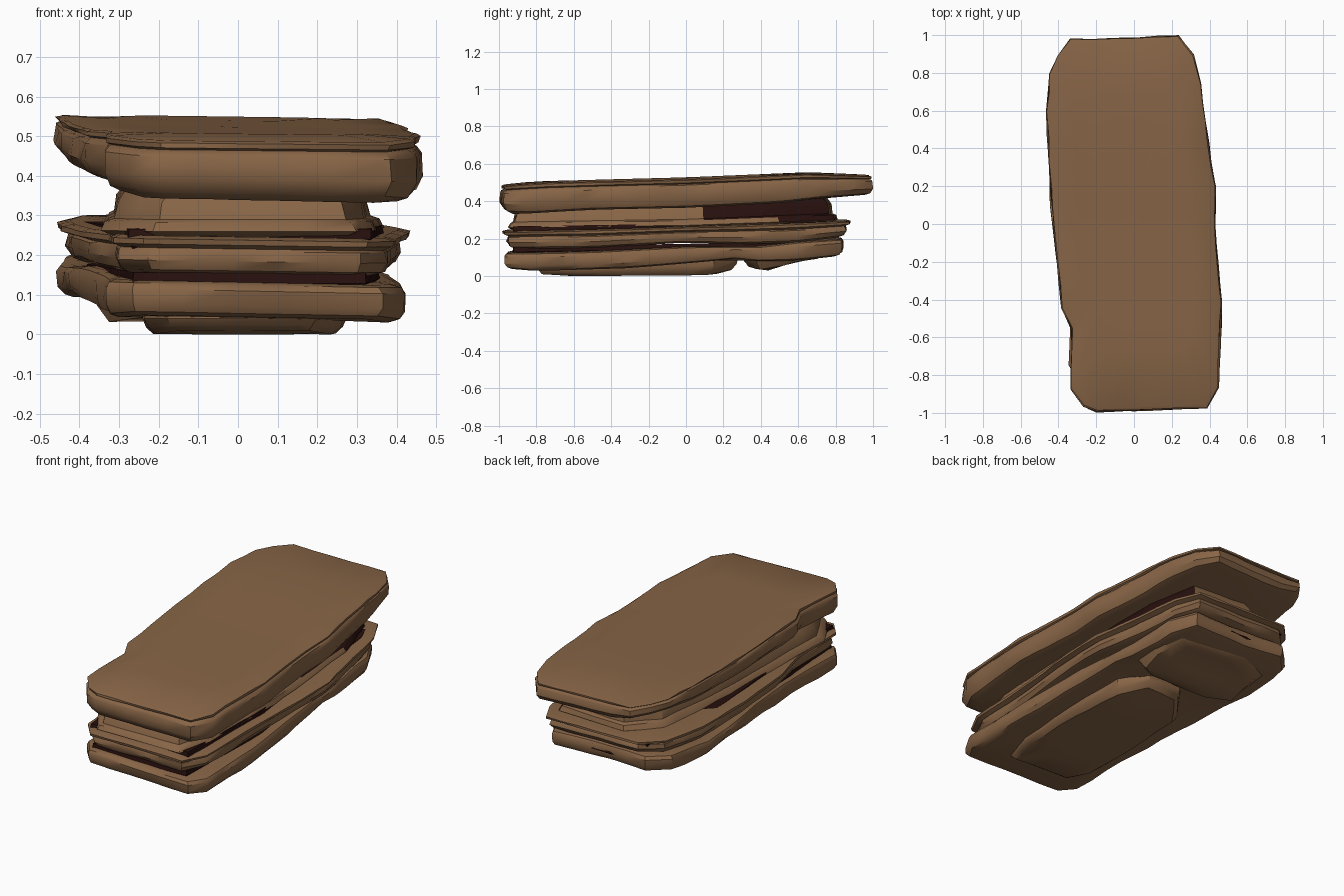
import bpy, bmesh, math, random

if "Cube" in bpy.data.objects:
    bpy.data.objects.remove(bpy.data.objects["Cube"])
random.seed(4)


def material(name, col):
    m = bpy.data.materials.new(name)
    m.diffuse_color = (*col, 1)
    m.use_nodes = True
    m.node_tree.nodes["Principled BSDF"].inputs["Base Color"].default_value = m.diffuse_color
    return m


brown = material("brown stone", (0.245, 0.130, 0.062))
dark = material("dark crevice", (0.020, 0.005, 0.004))


def interp(pts, y):
    if y <= pts[0][0]:
        return pts[0][1]
    for (a, za), (b, zb) in zip(pts, pts[1:]):
        if y <= b:
            return za + (zb - za) * (y - a) / (b - a)
    return pts[-1][1]


def resample(outline, step=0.12):
    out = []
    for i, a in enumerate(outline):
        b = outline[(i + 1) % len(outline)]
        n = max(1, round(math.dist(a, b) / step))
        out += [(a[0] + (b[0] - a[0]) * k / n, a[1] + (b[1] - a[1]) * k / n) for k in range(n)]
    return out


def slab(name, outline, bottom, top, rings, tilt=0.0, left_rise=0.0, jitter=0.009, mat=brown, dark_rule=None):
    """Stone layer: rings of (height fraction, inset) between two height profiles along y."""
    pts = resample(outline)
    xs, ys = [p[0] for p in pts], [p[1] for p in pts]
    cx, cy = (min(xs) + max(xs)) / 2, (min(ys) + max(ys)) / 2
    hx, hy = (max(xs) - min(xs)) / 2, (max(ys) - min(ys)) / 2
    bm = bmesh.new()
    first, last = rings[0][1], rings[-1][1]
    levels = [(0, first + (hx - first) * k, 0) for k in (0.9, 0.6, 0.3)]
    levels += [(t, d, jitter) for t, d in rings]
    levels += [(1, last + (hx - last) * k, 0) for k in (0.3, 0.6, 0.9)]
    loops = []
    for t, d, j in levels:
        loop = []
        for x, y in pts:
            e = d + random.uniform(0, j)
            px = cx + (x - cx) * (1 - e / hx)
            py = cy + (y - cy) * (1 - e / (hy if j else hx))
            b, c = interp(bottom, py), interp(top, py)
            b += left_rise * min(1, max(0, (-px - .2) / .25))
            loop.append(bm.verts.new((px, py, b + (c - b) * t + tilt * px)))
        loops.append(loop)
    n = len(pts)
    for a, b in zip(loops, loops[1:]):
        for i in range(n):
            bm.faces.new((a[i], a[(i + 1) % n], b[(i + 1) % n], b[i]))
    bm.faces.new(loops[0][::-1])
    bm.faces.new(loops[-1])
    bmesh.ops.recalc_face_normals(bm, faces=bm.faces)
    if dark_rule:
        for f in bm.faces:
            if dark_rule(f.calc_center_median(), f.normal):
                f.material_index = 1
    me = bpy.data.meshes.new(name)
    bm.to_mesh(me)
    bm.free()
    ob = bpy.data.objects.new(name, me)
    bpy.context.collection.objects.link(ob)
    me.materials.append(mat)
    me.materials.append(dark)
    bpy.context.view_layer.objects.active = ob
    ob.select_set(True)
    bpy.ops.object.shade_smooth_by_angle(angle=math.radians(35))
    ob.select_set(False)
    return ob


# Edge sections: (height fraction, inset)
BLOCK = [(0, .045), (.08, .015), (.3, .002), (.75, 0), (.93, .01), (1, .035)]
SPLIT = [(0, .05), (.06, .02), (.3, .0), (.7, .002), (.79, .01), (.83, .022), (.87, .008), (.96, .006), (1, .02)]
LEDGE = [(0, .07), (.1, .035), (.35, .022), (.62, .025), (.68, .03), (.78, .002), (.92, 0), (1, .03)]

# Top slab
slab("top_slab",
     [(-.20, -1), (.10, -.99), (.39, -.98), (.455, -.87), (.47, -.42), (.435, 0), (.435, .2), (.385, .55),
      (.36, .75), (.32, .9), (.24, 1.005), (-.1, .99), (-.34, .985), (-.41, .9), (-.455, .8),
      (-.47, .6), (-.45, .2), (-.41, -.2), (-.39, -.45), (-.335, -.56), (-.34, -.88), (-.27, -.97)],
     [(-1, .355), (-.92, .335), (-.5, .36), (0, .37), (.5, .395), (.7, .42), (1, .44)],
     [(-1, .485), (-.8, .503), (0, .523), (.65, .55), (1, .537)], SPLIT, tilt=-.012, left_rise=.05)

# Narrow neck layer with a flared foot, dark and open on its back right flank
slab("neck_layer",
     [(-.22, -.96), (.30, -.95), (.35, -.75), (.37, -.2), (.35, .1), (.33, .5), (.24, .8),
      (-.18, .82), (-.32, .65), (-.35, .1), (-.34, -.5), (-.35, -.75)],
     [(-1, .245), (0, .255), (1, .29)],
     [(-1, .365), (0, .39), (.8, .43)],
     [(0, .03), (.12, .0), (.3, .012), (.36, .03), (.7, .04), (1, .07)],
     dark_rule=lambda c, n: c.x > .15 and .1 < c.y < .8 and n.x > .3 and c.z > .304)

# Middle slab with a thin overhanging lip
slab("middle_slab",
     [(-.24, -.985), (.33, -.975), (.40, -.85), (.41, -.4), (.435, -.05), (.435, .2), (.38, .5),
      (.34, .75), (.27, .88), (-.05, .88), (-.32, .885), (-.42, .78), (-.46, .5), (-.45, .1),
      (-.40, -.3), (-.33, -.55), (-.32, -.9)],
     [(-1, .15), (-.5, .155), (0, .185), (.3, .175), (.6, .185), (.9, .22)],
     [(-1, .245), (-.5, .255), (0, .27), (.5, .285), (.9, .3)], LEDGE, tilt=-.015)

# Lower slab, arched up between its two lobes
slab("lower_slab",
     [(-.27, -.965), (.37, -.975), (.425, -.88), (.425, -.45), (.39, 0), (.35, .4), (.33, .7),
      (.26, .84), (-.1, .83), (-.34, .85), (-.44, .75), (-.46, .45), (-.43, .15), (-.37, -.2),
      (-.335, -.5), (-.335, -.88)],
     [(-1, .05), (-.8, .035), (-.3, .05), (.12, .085), (.26, .1), (.4, .085), (.6, .09), (.85, .115)],
     [(-1, .13), (-.5, .14), (0, .165), (.4, .165), (.6, .19), (.85, .205)], BLOCK, tilt=-.02)

# Foot under the front and the broad bulge under the back
slab("front_foot",
     [(-.18, -.78), (.2, -.8), (.27, -.6), (.28, -.2), (.24, .15), (.12, .28), (-.1, .27),
      (-.23, .1), (-.25, -.3), (-.24, -.65)],
     [(-.8, .012), (-.6, 0), (.1, .005), (.2, .015), (.28, .05)],
     [(-.8, .06), (0, .08), (.3, .12)],
     [(0, .03), (.25, .01), (.6, 0), (1, .0)])
slab("back_bulge",
     [(-.24, .29), (.18, .28), (.3, .36), (.32, .52), (.27, .72), (-.18, .76), (-.38, .66), (-.38, .4)],
     [(.28, .075), (.36, .04), (.44, .03), (.58, .075), (.76, .1)],
     [(.28, .125), (.76, .14)],
     [(0, .05), (.4, .02), (1, 0)])

# Dark fillings seen in the gaps between the layers
for name, z, slope, w in (("lower_gap", .135, .035, .33), ("upper_gap", .245, .03, .34)):
    slab(name, [(-w + .06, -.93), (w, -.93), (w + .03, -.3), (w - .04, .7), (w - .1, .83), (-w, .83),
                (-w - .06, .3), (-w + .04, -.7)],
         [(-1, z - slope), (1, z)], [(-1, z + .02), (1, z + .02 + slope)],
         [(0, .02), (.5, 0), (1, .005)], mat=dark)
